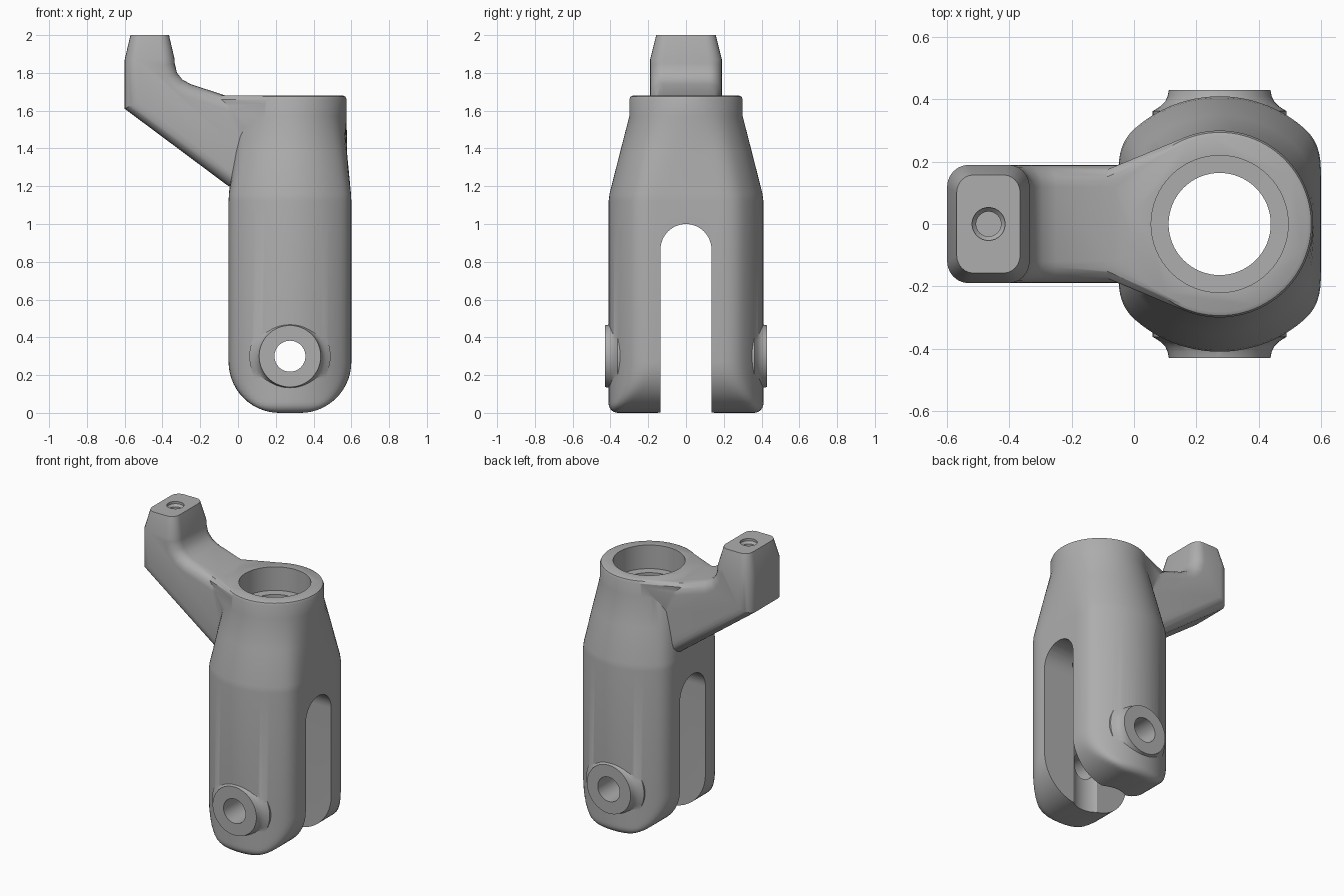
import bpy, bmesh
from math import sin, cos, pi, sqrt
from mathutils import Vector

cube = bpy.data.objects.get("Cube")
if cube:
    bpy.data.objects.remove(cube, do_unlink=True)

AXIS = 0.275      # x of the vertical bore
POST = -0.467     # x of the arm's upright post
PIN_Z = 0.30      # height of the cross pin

metal = bpy.data.materials.new("grey_metal")
metal.use_nodes = True
GREY = (0.42, 0.42, 0.42, 1)
metal.diffuse_color = GREY
metal.node_tree.nodes["Principled BSDF"].inputs["Base Color"].default_value = GREY


def loft(rings):
    """Closed solid through rings with equal point counts."""
    bm = bmesh.new()
    rows = [[bm.verts.new(p) for p in ring] for ring in rings]
    n = len(rows[0])
    for a, b in zip(rows, rows[1:]):
        for i in range(n):
            j = (i + 1) % n
            bm.faces.new((a[i], a[j], b[j], b[i]))
    bm.faces.new(rows[0][::-1])
    bm.faces.new(rows[-1])
    bmesh.ops.recalc_face_normals(bm, faces=bm.faces)
    return bm


def add_object(name, bm):
    mesh = bpy.data.meshes.new(name)
    bm.to_mesh(mesh)
    bm.free()
    mesh.materials.append(metal)
    obj = bpy.data.objects.new(name, mesh)
    bpy.context.collection.objects.link(obj)
    return obj


def lathe(name, profile, x, z=None, side=1, n=64):
    """Turn (radius, height) pairs about z, or about y at height z."""
    rings = []
    for r, h in profile:
        turn = [(r * cos(2 * pi * i / n), r * sin(2 * pi * i / n)) for i in range(n)]
        if z is None:
            rings.append([(x + u, v, h) for u, v in turn])
        else:
            rings.append([(x + u, side * h, z + v) for u, v in turn])
    return add_object(name, loft(rings))


def combine(target, tool, operation):
    mod = target.modifiers.new(operation, 'BOOLEAN')
    mod.operation, mod.object, mod.solver = operation, tool, 'EXACT'
    with bpy.context.temp_override(object=target, active_object=target):
        bpy.ops.object.modifier_apply(modifier=mod.name)
    bpy.data.objects.remove(tool, do_unlink=True)


def section(z, radius, width, n=96, blend=0.05):
    """Circle flattened on both x sides with softened corners."""
    ring = []
    for i in range(n):
        t = 2 * pi * i / n
        c = radius * cos(t)
        a = abs(c)
        h = max(blend - abs(a - width), 0) / blend
        x = min(a, width) - h * h * blend / 4
        ring.append((AXIS + (x if c > 0 else -x), radius * sin(t), z))
    return ring


# Main body: rounded foot, flat-sided barrel, tapered neck and round rim
rings = []
for i in range(15):
    a = pi / 2 * i / 14
    z = 0.27 * (1 - cos(a))
    edge = max(0.05 - z, 0)
    rings.append(section(z, 0.36 + sqrt(0.05 ** 2 - edge ** 2), 0.055 + 0.27 * sin(a)))
for z, r, w in [(1.12, 0.41, 0.325), (1.16, 0.405, 0.323), (1.38, 0.349, 0.302),
                (1.57, 0.30, 0.36), (1.66, 0.30, 0.36), (1.674, 0.294, 0.36),
                (1.68, 0.282, 0.36)]:
    rings.append(section(z, r, w))
body = add_object("fork_body", loft(rings))

# Arm: side profile with rounded long edges and a tapered post top
profile = [(-0.6, 2), (-0.6, 1.61), (-0.05, 1.2), (0.08, 1.2), (0.08, 1.675),
           (-0.05, 1.675), (-0.25, 1.74), (-0.295, 1.765), (-0.323, 1.80),
           (-0.335, 1.85), (-0.335, 2)]
arm = loft([[(x, y, z) for x, z in profile] for y in (-0.19, 0.19)])
long_edges = []
for e in arm.edges:
    p, q = (v.co for v in e.verts)
    across = abs(p.y - q.y) > 0.1
    top = min(p.z, q.z) > 1.99
    root = min(p.x, q.x) > 0
    if not (across or top or root):
        long_edges.append(e)
bmesh.ops.bevel(arm, geom=long_edges, offset=0.07, segments=6, profile=0.5,
                affect='EDGES', clamp_overlap=False)
bmesh.ops.bisect_plane(arm, geom=arm.verts[:] + arm.edges[:] + arm.faces[:],
                       plane_co=Vector((0, 0, 1.87)), plane_no=Vector((0, 0, 1)))
for v in arm.verts:
    if v.co.z > 1.99:
        v.co.x = POST + (v.co.x - POST) * 0.77
        v.co.y *= 0.83
combine(body, add_object("arm", arm), 'UNION')

# Web flaring from the rim into the arm
web = loft([[(0.158, -0.274, 1.55), (-0.02, -0.165, 1.40), (-0.02, 0.165, 1.40), (0.158, 0.274, 1.55)],
            [(0.158, -0.276, 1.66), (-0.11, -0.165, 1.66), (-0.11, 0.165, 1.66), (0.158, 0.276, 1.66)],
            [(0.162, -0.26, 1.679), (-0.09, -0.15, 1.679), (-0.09, 0.15, 1.679), (0.162, 0.26, 1.679)]])
combine(body, add_object("web", web), 'UNION')

# Pin bosses with a flared foot
for side in (-1, 1):
    boss = lathe("pin_boss", [(0.215, 0.25), (0.215, 0.362), (0.19, 0.378), (0.175, 0.393),
                              (0.167, 0.41), (0.163, 0.43)], AXIS, PIN_Z, side)
    combine(body, boss, 'UNION')

# Arched slot between the fork legs
arch = [(0.135 * cos(pi * i / 24), 0.865 + 0.135 * sin(pi * i / 24)) for i in range(25)]
outline = [(0.135, -0.1)] + arch + [(-0.135, -0.1)]
slot = loft([[(x, y, z) for y, z in outline] for x in (-0.3, 0.9)])
combine(body, add_object("slot", slot), 'DIFFERENCE')

# Stepped bore, pin hole and threaded hole in the post
combine(body, lathe("bore", [(0.164, -0.1), (0.164, 1.52), (0.22, 1.521), (0.22, 1.8)], AXIS), 'DIFFERENCE')
combine(body, lathe("pin_hole", [(0.082, -0.6), (0.082, 0.6)], AXIS, PIN_Z), 'DIFFERENCE')
combine(body, lathe("post_hole", [(0.04, 1.85), (0.04, 1.97), (0.053, 1.985), (0.053, 2.1)],
                    POST, n=32), 'DIFFERENCE')

# Smooth shading with crisp machined edges
bpy.ops.object.select_all(action='DESELECT')
body.select_set(True)
bpy.context.view_layer.objects.active = body
bpy.ops.object.shade_smooth_by_angle(angle=0.52)
